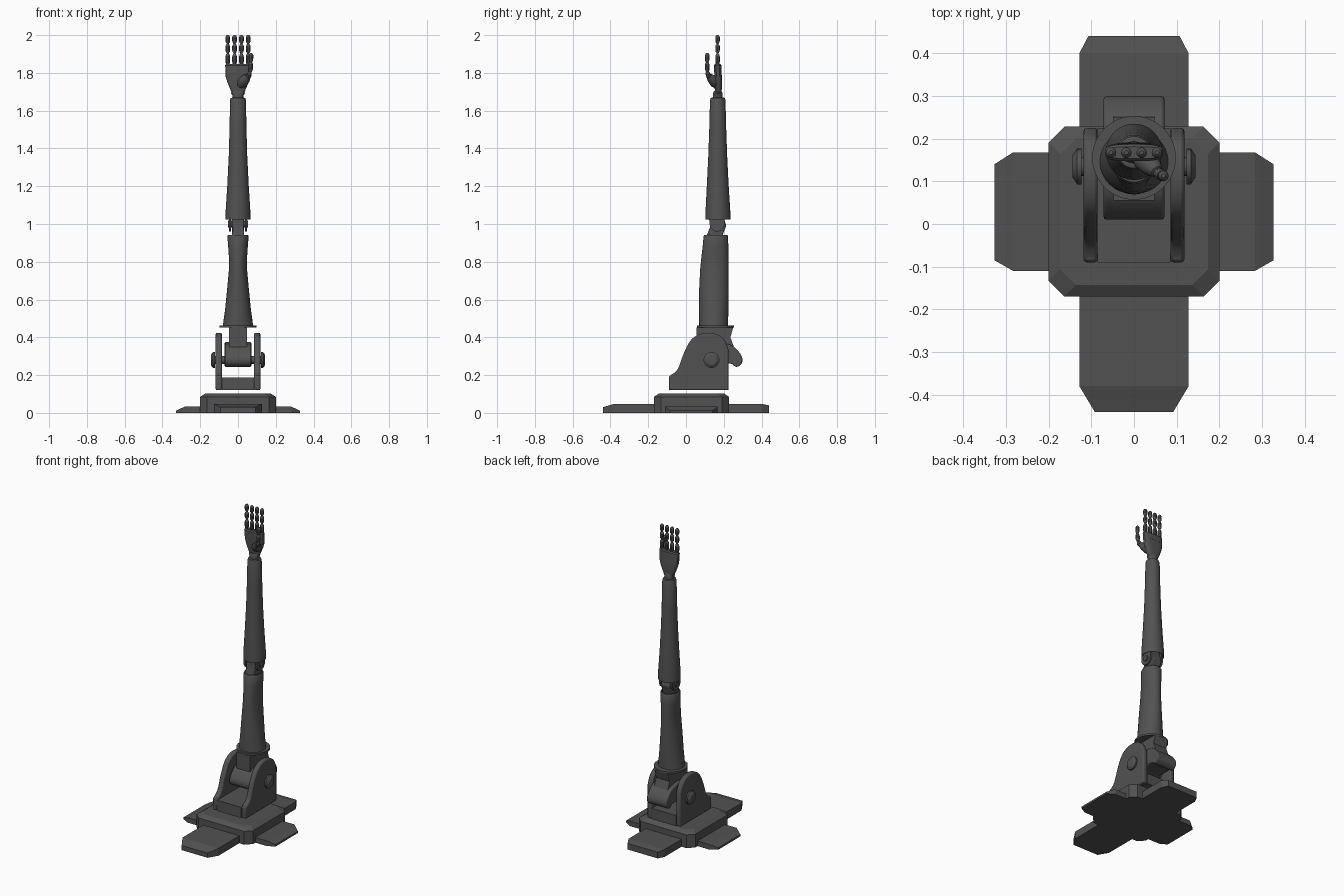
import bpy, bmesh, math
from mathutils import Vector

metal = bpy.data.materials.new("dark grey metal")
metal.diffuse_color = (0.085, 0.085, 0.085, 1)
CY = 0.155  # arm axis in y


def loft(name, rings, smooth=True):
    """Skin a list of equal-length point rings and cap both ends."""
    bm = bmesh.new()
    rows = [[bm.verts.new(p) for p in ring] for ring in rings]
    n = len(rows[0])
    for a, b in zip(rows, rows[1:]):
        for i in range(n):
            bm.faces.new((a[i], a[(i + 1) % n], b[(i + 1) % n], b[i]))
    bm.faces.new(rows[0])
    bm.faces.new(rows[-1])
    bmesh.ops.recalc_face_normals(bm, faces=bm.faces)
    me = bpy.data.meshes.new(name)
    bm.to_mesh(me)
    bm.free()
    me.materials.append(metal)
    ob = bpy.data.objects.new(name, me)
    bpy.context.collection.objects.link(ob)
    if smooth:
        bpy.ops.object.select_all(action='DESELECT')
        bpy.context.view_layer.objects.active = ob
        ob.select_set(True)
        bpy.ops.object.shade_smooth_by_angle(angle=math.radians(32))
    return ob


def bevel(ob, width, segments=2):
    m = ob.modifiers.new("bevel", 'BEVEL')
    m.width, m.segments = width, segments
    return ob


def tube(name, sections, n=32):
    """Upright turned part from (z, centre y, radius x, radius y)."""
    return loft(name, [[(rx * math.cos(2 * math.pi * i / n), cy + ry * math.sin(2 * math.pi * i / n), z)
                        for i in range(n)] for z, cy, rx, ry in sections])


def side_prism(name, yz, x0, x1):
    return loft(name, [[(x, y, z) for y, z in yz] for x in (x0, x1)])


def pin(name, y, z, sections, n=24):
    """Turned part along x from (x, radius)."""
    return loft(name, [[(x, y + r * math.cos(2 * math.pi * i / n), z + r * math.sin(2 * math.pi * i / n))
                        for i in range(n)] for x, r in sections])


def limb(name, a, b, sections, n=10, flat=1.0):
    """Turned segment from a to b with (fraction, radius) sections."""
    a, b = Vector(a), Vector(b)
    q = (b - a).to_track_quat('Z', 'Y')
    return loft(name, [[a.lerp(b, t) + q @ Vector((r * math.cos(2 * math.pi * i / n),
                flat * r * math.sin(2 * math.pi * i / n), 0)) for i in range(n)] for t, r in sections])


def smooth_curve(pts, steps=5):
    """Catmull-Rom through an open list of 2D points."""
    p = [Vector(pts[0])] + [Vector(q) for q in pts] + [Vector(pts[-1])]
    out = []
    for a, b, c, d in zip(p, p[1:], p[2:], p[3:]):
        for k in range(steps):
            t = k / steps
            out.append(tuple(0.5 * (2 * b + (c - a) * t + (2 * a - 5 * b + 4 * c - d) * t * t
                                    + (3 * b - a - 3 * c + d) * t ** 3)))
    return out + [tuple(pts[-1])]


# Base block with cut corners and a sloped top rim
def octagon(inset, z, c=0.037):
    x, y0, y1 = 0.2 - inset, -0.17 + inset, 0.228 - inset
    return [(-x, y0 + c, z), (-x + c, y0, z), (x - c, y0, z), (x, y0 + c, z),
            (x, y1 - c, z), (x - c, y1, z), (-x + c, y1, z), (-x, y1 - c, z)]


loft("base_block", [octagon(0, 0), octagon(0, 0.085), octagon(0.027, 0.103)], False)


# Four feet, sections are (distance, low side, high side, height)
def foot(name, direction, sections):
    d = Vector(direction)
    s = Vector((abs(d.y), abs(d.x), 0))
    up = Vector((0, 0, 1))
    loft(name, [[d * r + s * a, d * r + s * b, d * r + s * b + up * h, d * r + s * a + up * h]
                for r, a, b, h in sections], False)


foot("front_foot", (0, -1, 0), [(0.1, -0.128, 0.128, 0.048), (0.38, -0.128, 0.128, 0.048), (0.44, -0.092, 0.092, 0.03)])
foot("rear_foot", (0, 1, 0), [(0.1, -0.128, 0.128, 0.048), (0.40, -0.128, 0.128, 0.048), (0.44, -0.107, 0.107, 0.04)])
for side, sx in (("left", -1), ("right", 1)):
    foot(side + "_foot", (sx, 0, 0), [(0.1, -0.11, 0.168, 0.033), (0.283, -0.11, 0.168, 0.033), (0.327, -0.085, 0.14, 0.012)])

# Shoulder bracket: floor and two curved cheeks
arch = smooth_curve([(-0.09, 0.195), (-0.045, 0.23), (-0.01, 0.32), (0.03, 0.39), (0.085, 0.42),
                     (0.15, 0.42), (0.2, 0.39), (0.225, 0.335)])
cheek = [(-0.09, 0.12)] + arch + [(0.225, 0.12)]
side_prism("bracket_floor", [(-0.09, 0.12), (-0.09, 0.188), (0.225, 0.188), (0.225, 0.12)], -0.086, 0.086)
for side, sx in (("left", -1), ("right", 1)):
    bevel(side_prism(side + "_bracket_cheek", cheek, sx * 0.085, sx * 0.118), 0.008)
    pin(side + "_shoulder_bolt", 0.135, 0.28, [(sx * 0.11, 0.022), (sx * 0.123, 0.022), (sx * 0.123, 0.042),
                                              (sx * 0.133, 0.042), (sx * 0.144, 0.026)])
pin("shoulder_shaft", 0.135, 0.28, [(-0.12, 0.02), (0.12, 0.02)])

# Shoulder saddle with drooping front and rear lobes
half = smooth_curve([(0.0, 0.375), (0.075, 0.362), (0.115, 0.335), (0.142, 0.295), (0.14, 0.262), (0.112, 0.243),
                     (0.085, 0.26), (0.04, 0.262), (0.0, 0.262)], 4)
saddle = [(CY + y, z) for y, z in half] + [(CY - y, z) for y, z in half[-2:0:-1]]
bevel(side_prism("shoulder_saddle", saddle, -0.071, 0.071), 0.006)
side_prism("shoulder_neck", [(0.055, 0.452), (0.25, 0.452), (0.235, 0.4), (0.255, 0.345), (0.055, 0.345)], -0.048, 0.048)
tube("shoulder_collar", [(0.451, CY, 0.098, 0.098), (0.463, CY, 0.098, 0.098)], 48)

# Upper arm shell with an open cup at the elbow
tube("upper_arm", [(0.463, 0.146, 0.08, 0.076), (0.55, 0.147, 0.068, 0.078), (0.66, 0.148, 0.057, 0.078),
                   (0.76, 0.15, 0.048, 0.075), (0.82, 0.153, 0.048, 0.072), (0.88, 0.156, 0.052, 0.068),
                   (0.935, 0.158, 0.056, 0.065), (0.943, 0.158, 0.052, 0.06), (0.943, 0.158, 0.046, 0.053),
                   (0.90, 0.158, 0.042, 0.05)])

# Elbow link, side lugs and pin
link = [(0.11, 0.905), (0.195, 0.905), (0.197, 0.95), (0.213, 0.99), (0.2, 1.035), (0.19, 1.07),
        (0.14, 1.07), (0.122, 1.03), (0.128, 0.985), (0.112, 0.945)]
bevel(side_prism("elbow_link", link, -0.031, 0.031), 0.005)
for side, sx in (("left", -1), ("right", 1)):
    lug = [(0.165 + 0.04 * math.cos(math.pi * (1 + k / 12)), 1.0 + 0.04 * math.sin(math.pi * (1 + k / 12)))
           for k in range(13)] + [(0.205, 1.07), (0.125, 1.07)]
    side_prism(side + "_elbow_lug", lug, sx * 0.036, sx * 0.048)
pin("elbow_pin", 0.165, 1.0, [(-0.054, 0.018), (0.054, 0.018)])

# Forearm shell, recessed at the elbow, rounded at the wrist
tube("forearm", [(1.07, 0.169, 0.052, 0.052), (1.03, 0.169, 0.056, 0.056), (1.025, 0.169, 0.066, 0.066),
                 (1.06, 0.169, 0.066, 0.066), (1.2, 0.168, 0.057, 0.058), (1.36, 0.168, 0.049, 0.05),
                 (1.5, 0.168, 0.045, 0.045), (1.655, 0.168, 0.042, 0.041), (1.667, 0.168, 0.038, 0.037),
                 (1.669, 0.168, 0.03, 0.03)])
tube("wrist", [(1.66, 0.168, 0.029, 0.026), (1.68, 0.168, 0.029, 0.026), (1.693, 0.168, 0.037, 0.025),
               (1.705, 0.168, 0.032, 0.02)], 24)


# Palm: rounded slab widening towards the knuckles
def slab(z, hx, hy, cy, n=24):
    def sgn(v, e):
        return math.copysign(abs(v) ** e, v)
    return [(hx * sgn(math.cos(2 * math.pi * i / n), 0.6), cy + hy * sgn(math.sin(2 * math.pi * i / n), 0.6), z)
            for i in range(n)]


loft("palm", [slab(1.69, 0.03, 0.017, 0.17), slab(1.72, 0.044, 0.019, 0.171), slab(1.75, 0.056, 0.02, 0.171),
              slab(1.78, 0.065, 0.02, 0.17), slab(1.805, 0.067, 0.019, 0.169)])
loft("knuckle_band", [slab(1.803, 0.065, 0.021, 0.168), slab(1.84, 0.068, 0.02, 0.167), slab(1.847, 0.064, 0.014, 0.167)])

# Fingers: three pinched segments each
BONE = [(0, 0.006), (0.12, 0.010), (0.3, 0.0125), (0.75, 0.0125), (0.92, 0.009), (1, 0.005)]
for f, x in enumerate((-0.054, -0.018, 0.018, 0.054)):
    limb(f"finger_{f + 1}_core", (x, 0.167, 1.83), (x, 0.167, 1.98), [(0, 0.0055), (1, 0.0055)], 8)
    for s, (z0, z1) in enumerate(((1.84, 1.903), (1.905, 1.953), (1.955, 2.0))):
        limb(f"finger_{f + 1}_segment_{s + 1}", (x, 0.167, z0), (x, 0.167, z1), BONE, 10)

# Thumb: fleshy base reaching forward, then two segments
limb("thumb_base", (0.012, 0.168, 1.735), (0.055, 0.12, 1.785),
     [(0, 0.022), (0.3, 0.029), (0.7, 0.024), (0.95, 0.016), (1, 0.009)], 16)
limb("thumb_knuckle", (0.055, 0.122, 1.775), (0.065, 0.112, 1.81), [(0, 0.011), (0.4, 0.014), (0.8, 0.01), (1, 0.006)], 10)
limb("thumb_segment_1", (0.065, 0.113, 1.803), (0.068, 0.112, 1.858), BONE, 10)
limb("thumb_segment_2", (0.068, 0.112, 1.856), (0.069, 0.113, 1.905), BONE, 10)
